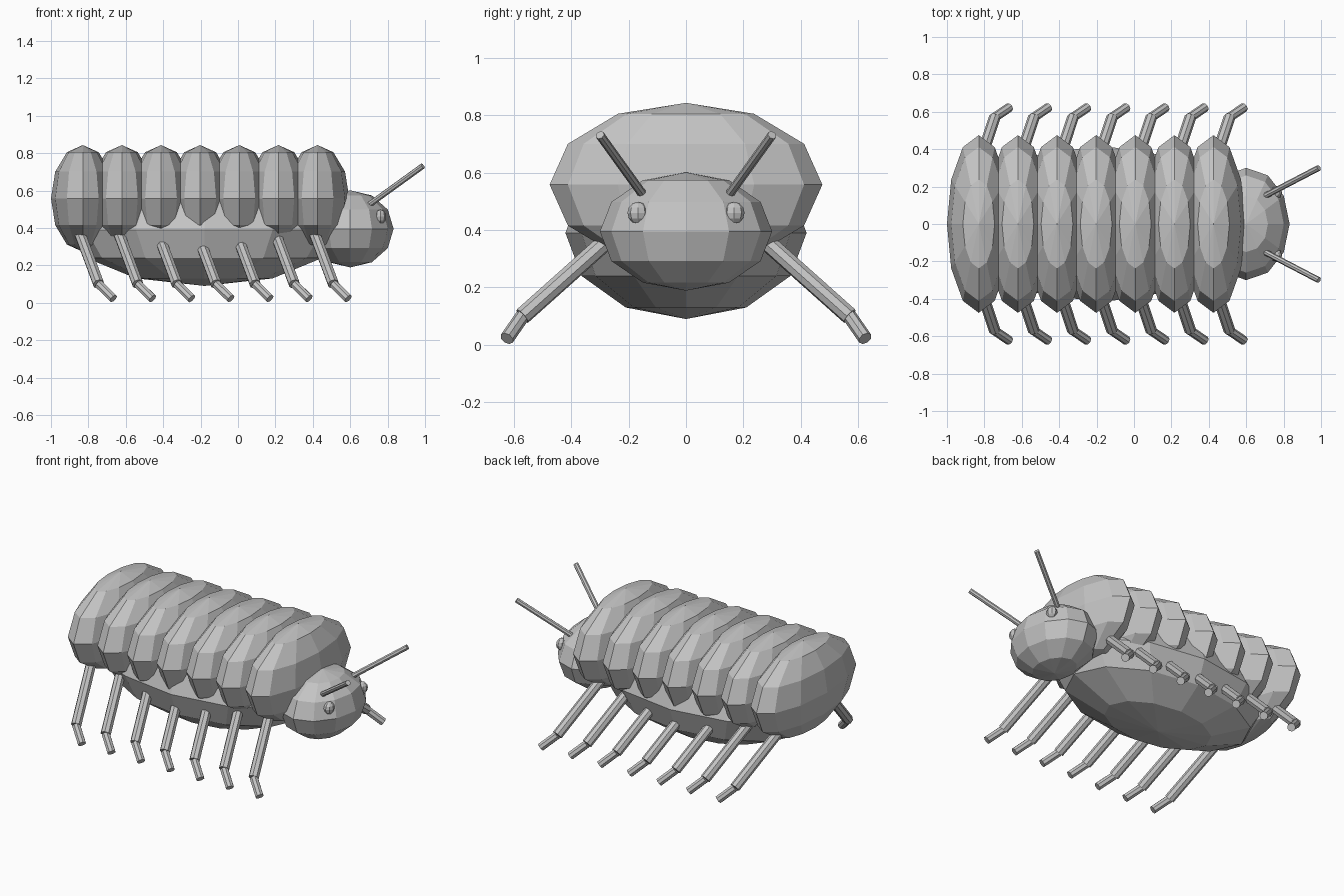
import bpy
from mathutils import Vector

default = bpy.data.objects.get("Cube")
if default:
    bpy.data.objects.remove(default, do_unlink=True)

grey = bpy.data.materials.new("plain grey")
grey.use_nodes = True
colour = (0.55, 0.55, 0.55, 1)
grey.diffuse_color = colour
grey.node_tree.nodes["Principled BSDF"].inputs["Base Color"].default_value = colour


def finish(name):
    obj = bpy.context.object
    obj.name = name
    obj.data.materials.append(grey)
    return obj


def ellipsoid(name, centre, radii, segments=12, rings=6):
    """Low-poly flat-shaded ellipsoid with its pole pointing up."""
    bpy.ops.mesh.primitive_uv_sphere_add(segments=segments, ring_count=rings,
                                         radius=1, location=centre)
    obj = finish(name)
    obj.scale = radii
    return obj


def rod(name, start, end, radius, sides=8):
    """Straight faceted cylinder between two points."""
    start, end = Vector(start), Vector(end)
    axis = end - start
    bpy.ops.mesh.primitive_cylinder_add(vertices=sides, radius=radius,
                                        depth=axis.length,
                                        location=(start + end) / 2)
    obj = finish(name)
    obj.rotation_euler = axis.to_track_quat('Z', 'Y').to_euler()
    return obj


# Belly and head
ellipsoid("belly", (-0.18, 0, 0.39), (0.73, 0.42, 0.30))
ellipsoid("head", (0.60, 0, 0.395), (0.232, 0.30, 0.206))

# Eyes and antennae
for side, s in (("left", 1), ("right", -1)):
    ellipsoid(side + "_eye", (0.762, s * 0.168, 0.46), (0.03, 0.036, 0.038), 8, 6)
    rod(side + "_antenna", (0.70, s * 0.15, 0.523), (0.988, s * 0.30, 0.731), 0.016)

# Overlapping back plates, each with a pair of jointed legs
for i in range(7):
    x = -0.83 + i * 0.2092
    ellipsoid(f"back_plate_{i + 1}", (x, 0, 0.558), (0.17, 0.475, 0.285))
    for side, s in (("left", 1), ("right", -1)):
        hip = (x - 0.038, s * 0.20, 0.43)
        knee = (x + 0.085, s * 0.57, 0.10)
        foot = (x + 0.164, s * 0.624, 0.022)
        rod(f"{side}_upper_leg_{i + 1}", hip, knee, 0.031)
        rod(f"{side}_lower_leg_{i + 1}", knee, foot, 0.025)
